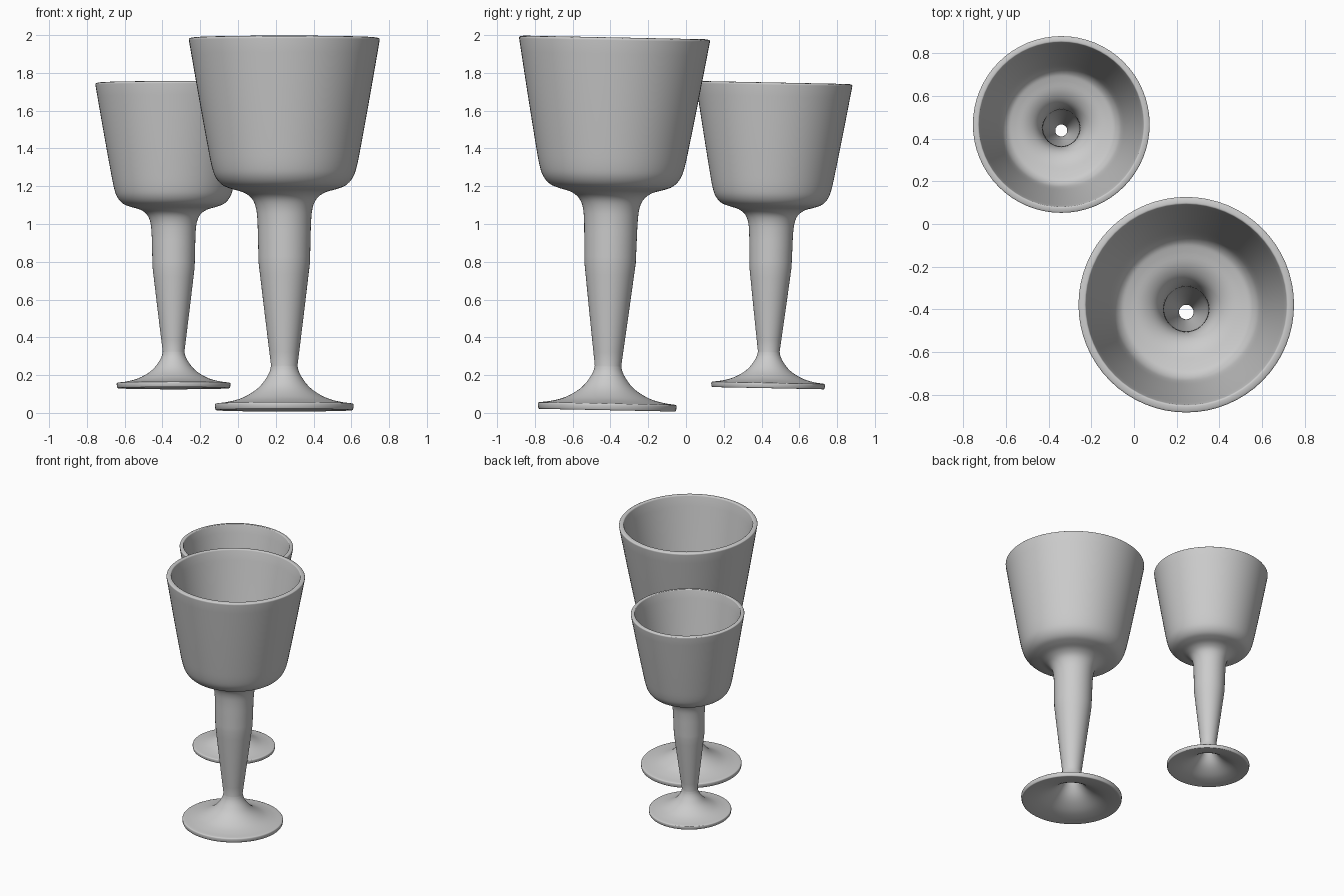
import bpy, bmesh, math
from mathutils import Vector

if "Cube" in bpy.data.objects:
    bpy.data.objects.remove(bpy.data.objects["Cube"])

THICK = 0.036
SEG = 64

mat = bpy.data.materials.new("light grey")
mat.diffuse_color = (0.6, 0.6, 0.6, 1)
mat.use_nodes = True
mat.node_tree.nodes["Principled BSDF"].inputs["Base Color"].default_value = mat.diffuse_color

# Outer skin of the goblet as (radius, height), from foot edge to rim
FOOT = [(0.358, 0.055), (0.30, 0.063), (0.235, 0.08), (0.175, 0.11), (0.13, 0.145),
        (0.095, 0.19), (0.077, 0.225), (0.07, 0.255)]
STEM = [(0.07, 0.255), (0.105, 0.54), (0.136, 0.80)]
BOWL = [(0.136, 0.80), (0.139, 0.92), (0.142, 1.02), (0.15, 1.09), (0.172, 1.14),
        (0.215, 1.172), (0.275, 1.19), (0.325, 1.21), (0.362, 1.25), (0.384, 1.31),
        (0.408, 1.43), (0.455, 1.69), (0.505, 1.978)]


def smooth_path(pts, n=4):
    """Catmull-Rom curve through the points."""
    p = [Vector(q) for q in pts]
    p = [2 * p[0] - p[1]] + p + [2 * p[-1] - p[-2]]
    out = []
    for i in range(1, len(p) - 2):
        a, b, c, d = p[i - 1:i + 3]
        for k in range(n):
            t = k / n
            out.append(0.5 * (2 * b + (c - a) * t + (2 * a - 5 * b + 4 * c - d) * t * t
                              + (3 * b - a - 3 * c + d) * t ** 3))
    return out + [p[-2]]


def end_cap(a, b, direction):
    """Rounded edge joining the outer skin a to the inner skin b."""
    mid, half = (a + b) / 2, (a - b) / 2
    pts = []
    for k in range(1, 8):
        ang = math.pi * k / 8
        c, s = math.cos(ang), math.sin(ang)
        c = math.copysign(abs(c) ** 0.6, c) if abs(c) > 1e-6 else 0
        pts.append(mid + half * c + direction * 0.011 * s ** 0.6)
    return pts


def shell_profile():
    outer = smooth_path(FOOT)[:-1] + smooth_path(STEM)[:-1] + smooth_path(BOWL)
    inner, tang = [], []
    for i, p in enumerate(outer):
        t = (outer[min(i + 1, len(outer) - 1)] - outer[max(i - 1, 0)]).normalized()
        tang.append(t)
        inner.append(p + Vector((-t.y, t.x)) * THICK)
    rim = end_cap(outer[-1], inner[-1], tang[-1])
    edge = end_cap(inner[0], outer[0], -tang[0])
    return outer + rim + inner[::-1] + edge


def goblet(name, loc, scale):
    """Hollow goblet, open right through the stem, leaning slightly back."""
    bm = bmesh.new()
    prof = shell_profile()
    rings = []
    for s in range(SEG):
        a = 2 * math.pi * s / SEG
        rings.append([bm.verts.new((p.x * math.cos(a), p.x * math.sin(a), p.y)) for p in prof])
    n = len(prof)
    for s in range(SEG):
        r0, r1 = rings[s], rings[(s + 1) % SEG]
        for i in range(n):
            j = (i + 1) % n
            bm.faces.new((r0[i], r1[i], r1[j], r0[j]))
    bmesh.ops.recalc_face_normals(bm, faces=bm.faces)
    for f in bm.faces:
        f.smooth = True
    me = bpy.data.meshes.new(name)
    bm.to_mesh(me)
    bm.free()
    me.materials.append(mat)
    ob = bpy.data.objects.new(name, me)
    ob.location = loc
    ob.scale = (scale,) * 3
    ob.rotation_euler = (-0.02, 0, 0)
    bpy.context.collection.objects.link(ob)


goblet("large_goblet", (0.245, -0.418, -0.005), 1.0)
goblet("small_goblet", (-0.341, 0.434, 0.115), 0.82)
